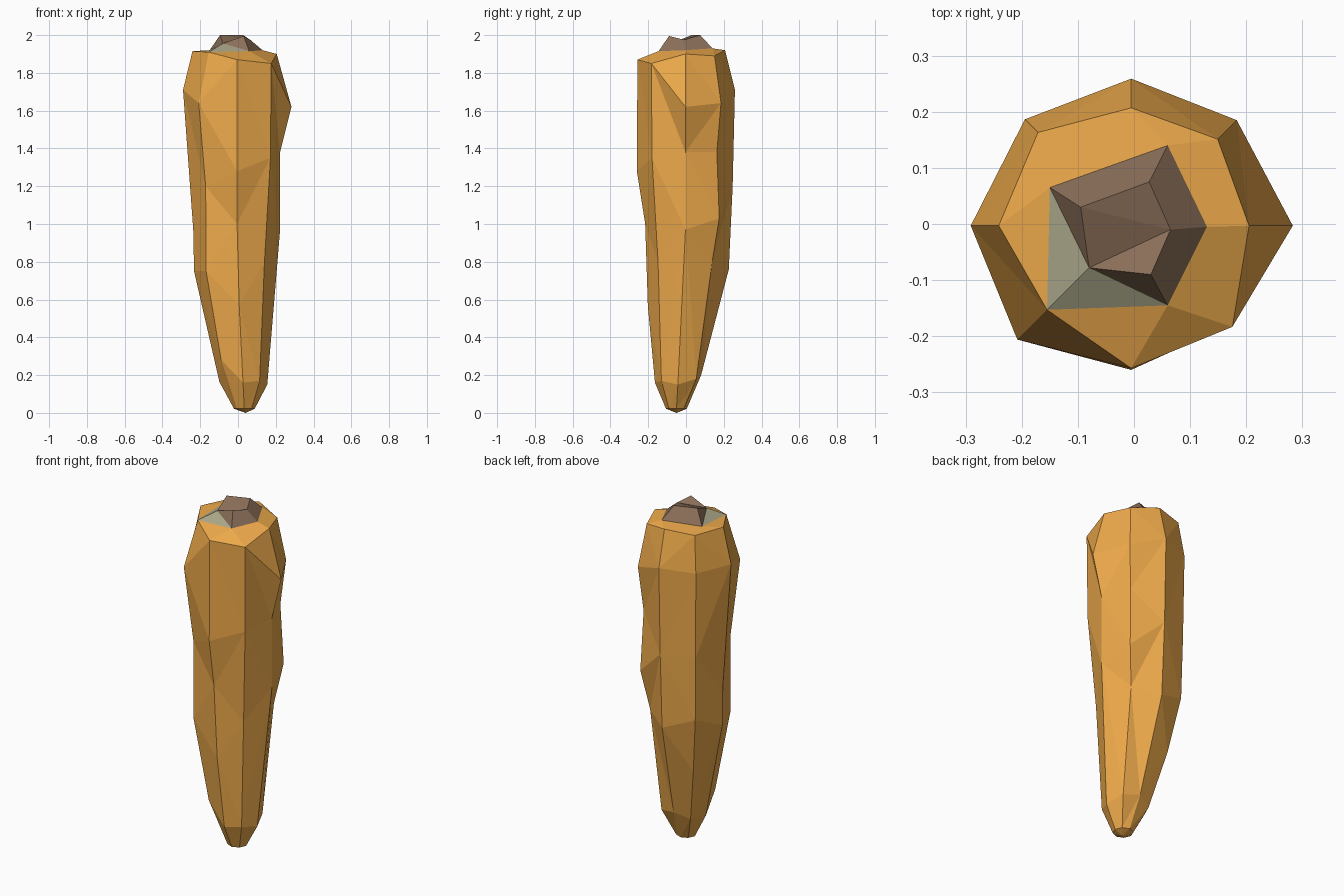
import bpy, bmesh, math
from mathutils import Vector

if "Cube" in bpy.data.objects:
    bpy.data.objects.remove(bpy.data.objects["Cube"])


def material(name, rgb):
    m = bpy.data.materials.new(name)
    m.diffuse_color = (*rgb, 1)
    m.use_nodes = True
    m.node_tree.nodes["Principled BSDF"].inputs["Base Color"].default_value = m.diffuse_color
    return m


def finish(name, bm, mats):
    bmesh.ops.remove_doubles(bm, verts=bm.verts, dist=0.002)
    bmesh.ops.recalc_face_normals(bm, faces=bm.faces)
    me = bpy.data.meshes.new(name)
    bm.to_mesh(me)
    bm.free()
    for m in mats:
        me.materials.append(m)
    ob = bpy.data.objects.new(name, me)
    bpy.context.collection.objects.link(ob)


orange = material("orange", (0.85, 0.40, 0.07))
brown = material("brown", (0.26, 0.16, 0.10))
grey = material("pale_grey", (0.40, 0.38, 0.25))


def on_root(i, r, z):
    # the root's axis drifts to one side near the tip
    t = min(max((0.8 - z) / 0.65, 0), 1.2)
    a = math.radians(45 * i)
    return Vector((0.032 * t - 0.005 + r * math.cos(a),
                   -0.04 * t - 0.003 + r * math.sin(a), z))


# (radius, height) down each of the eight ridges, starting at +x
ridges = [
    [(.21, 1.90), (.288, 1.62), (.228, 1.38), (.228, .97), (.128, .15)],
    [(.218, 1.89), (.266, 1.64), (.235, 1.38), (.253, 1.03), (.20, .80), (.135, .18)],
    [(.21, 1.92), (.262, 1.71), (.25, 1.2), (.232, .76), (.12, .20)],
    [(.235, 1.91), (.268, 1.70), (.26, 1.2), (.25, .83), (.20, .50), (.125, .17)],
    [(.236, 1.915), (.286, 1.71), (.232, .97), (.23, .75), (.125, .165)],
    [(.212, 1.91), (.287, 1.64), (.235, 1.2), (.235, .75), (.155, .28)],
    [(.254, 1.87), (.257, 1.28), (.213, 1.0), (.185, .57), (.122, .16)],
    [(.255, 1.85), (.25, 1.35), (.205, .80), (.125, .17)],
]
base = [Vector((.06, .14, 1.93)), Vector((-.15, .065, 1.92)), on_root(5, .212, 1.91),
        Vector((.06, -.145, 1.915)), Vector((.13, -.005, 1.92))]

# Root body: strips between neighbouring ridges, capped up to the stem base
bm = bmesh.new()
cols = []
for i, ridge in enumerate(ridges):
    pts = [on_root(i, r, z) for r, z in ridge]
    pts.append(on_root(i, .055, .022))
    cols.append([bm.verts.new(p) for p in pts])
rim = [bm.verts.new(p) for p in base]
tip = bm.verts.new((.04, -.05, 0))
near = [4, 0, 0, 1, 1, 2, 3, 3]
for i in range(8):
    k = (i + 1) % 8
    A, B = cols[i], cols[k]
    a = b = 0
    while a < len(A) - 1 or b < len(B) - 1:
        # step down whichever side makes the more level edge
        down_a = b == len(B) - 1 or (a < len(A) - 1 and
                                     A[a + 1].co.z >= B[b + 1].co.z)
        if down_a:
            bm.faces.new((A[a], A[a + 1], B[b]))
            a += 1
        else:
            bm.faces.new((A[a], B[b + 1], B[b]))
            b += 1
    bm.faces.new((A[-1], tip, B[-1]))
    cap = [A[0], B[0], rim[near[k]]]
    if near[i] != near[k]:
        cap.append(rim[near[i]])
    bm.faces.new(cap)
finish("carrot_root", bm, [orange])

# Cut stem stub: five-sided, with two pale facets at one corner
bm = bmesh.new()
lo = [bm.verts.new(p) for p in base]
hi = [bm.verts.new(p) for p in [(.027, .075, 2.0), (-.095, .03, 2.0), (-.08, -.078, 1.956),
                                (.03, -.09, 1.995), (.065, -.01, 1.975)]]
for i in (0, 3, 4):
    k = (i + 1) % 5
    bm.faces.new((lo[i], lo[k], hi[k], hi[i]))
bm.faces.new((lo[1], hi[2], hi[1]))
bm.faces.new((lo[3], hi[3], hi[2]))
for tri in ((lo[1], lo[2], hi[2]), (lo[2], lo[3], hi[2])):
    bm.faces.new(tri).material_index = 1
for tri in ((1, 2, 4), (1, 4, 0), (2, 3, 4)):
    bm.faces.new([hi[j] for j in tri])
finish("stem_stub", bm, [brown, grey])
